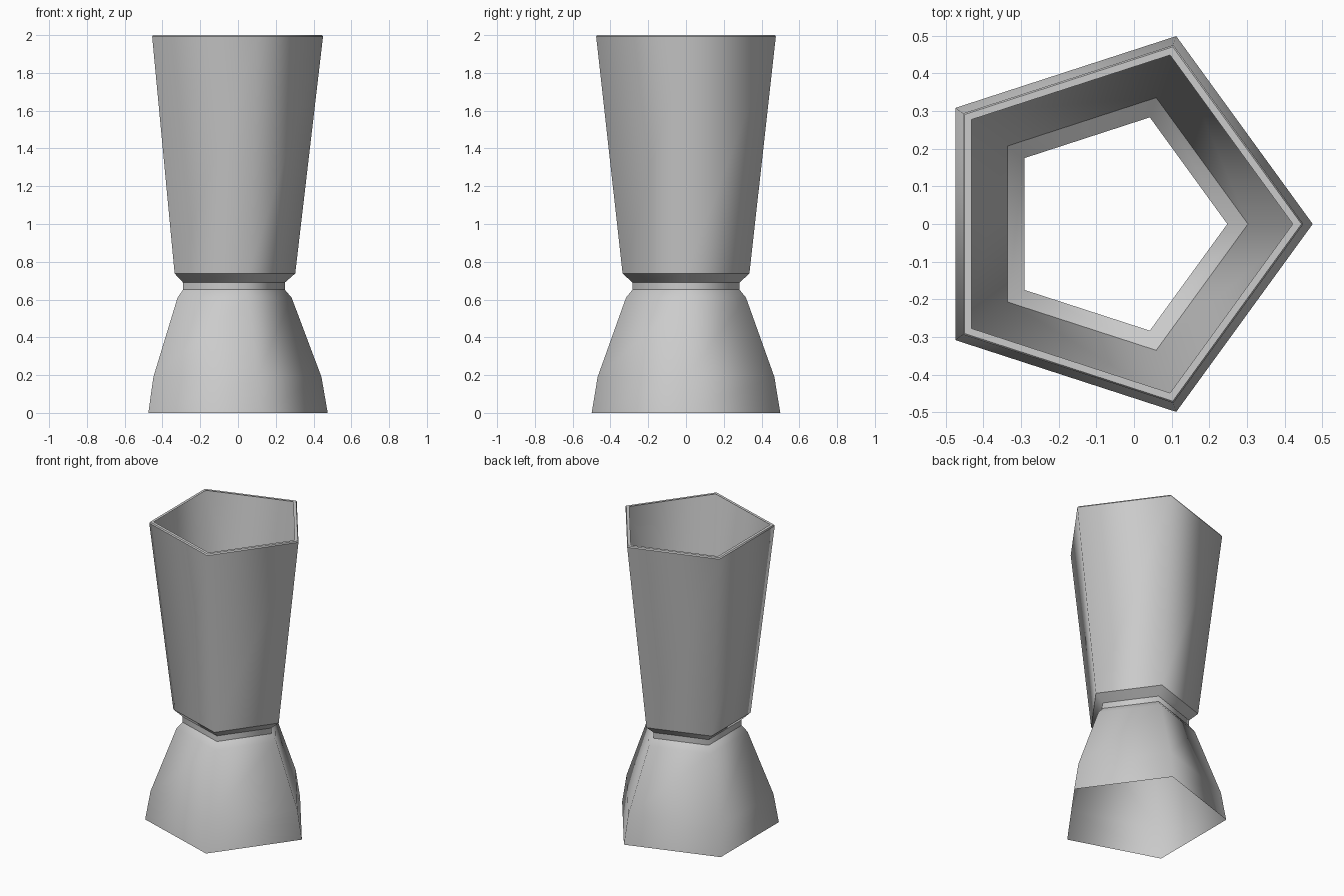
import bpy
import bmesh
from math import cos, sin, tau

SIDES = 5
CENTRE_X = -0.05

cube = bpy.data.objects.get("Cube")
if cube:
    bpy.data.objects.remove(cube)

grey = bpy.data.materials.new("plain grey")
grey.use_nodes = True
grey.diffuse_color = (0.6, 0.6, 0.6, 1)
grey.node_tree.nodes["Principled BSDF"].inputs["Base Color"].default_value = (0.6, 0.6, 0.6, 1)


def pentagon_shell(name, profile):
    """Sweep (radius, height) points round a five-sided ring as a smooth open shell."""
    bm = bmesh.new()
    rings = [[bm.verts.new((CENTRE_X + r * cos(tau * i / SIDES), r * sin(tau * i / SIDES), z))
              for i in range(SIDES)] for r, z in profile]
    for low, high in zip(rings, rings[1:]):
        for i in range(SIDES):
            j = (i + 1) % SIDES
            face = bm.faces.new((low[i], low[j], high[j], high[i]))
            face.smooth = True
    mesh = bpy.data.meshes.new(name)
    bm.to_mesh(mesh)
    bm.free()
    mesh.materials.append(grey)
    obj = bpy.data.objects.new(name, mesh)
    bpy.context.collection.objects.link(obj)
    return obj


# Flared hollow foot, open underneath
pentagon_shell("foot", [(0.525, 0), (0.492, 0.19), (0.334, 0.61), (0.298, 0.652)])
# Narrow waist
pentagon_shell("waist_band", [(0.298, 0.652), (0.298, 0.69)])
# Cup: sloped underside, tall wall, and folded rim
pentagon_shell("cup_underside", [(0.298, 0.69), (0.353, 0.738)])
pentagon_shell("cup_wall", [(0.353, 0.738), (0.5, 1.992)])
pentagon_shell("rim_edge", [(0.5, 1.992), (0.495, 2)])
pentagon_shell("rim_top", [(0.495, 2), (0.472, 2)])
